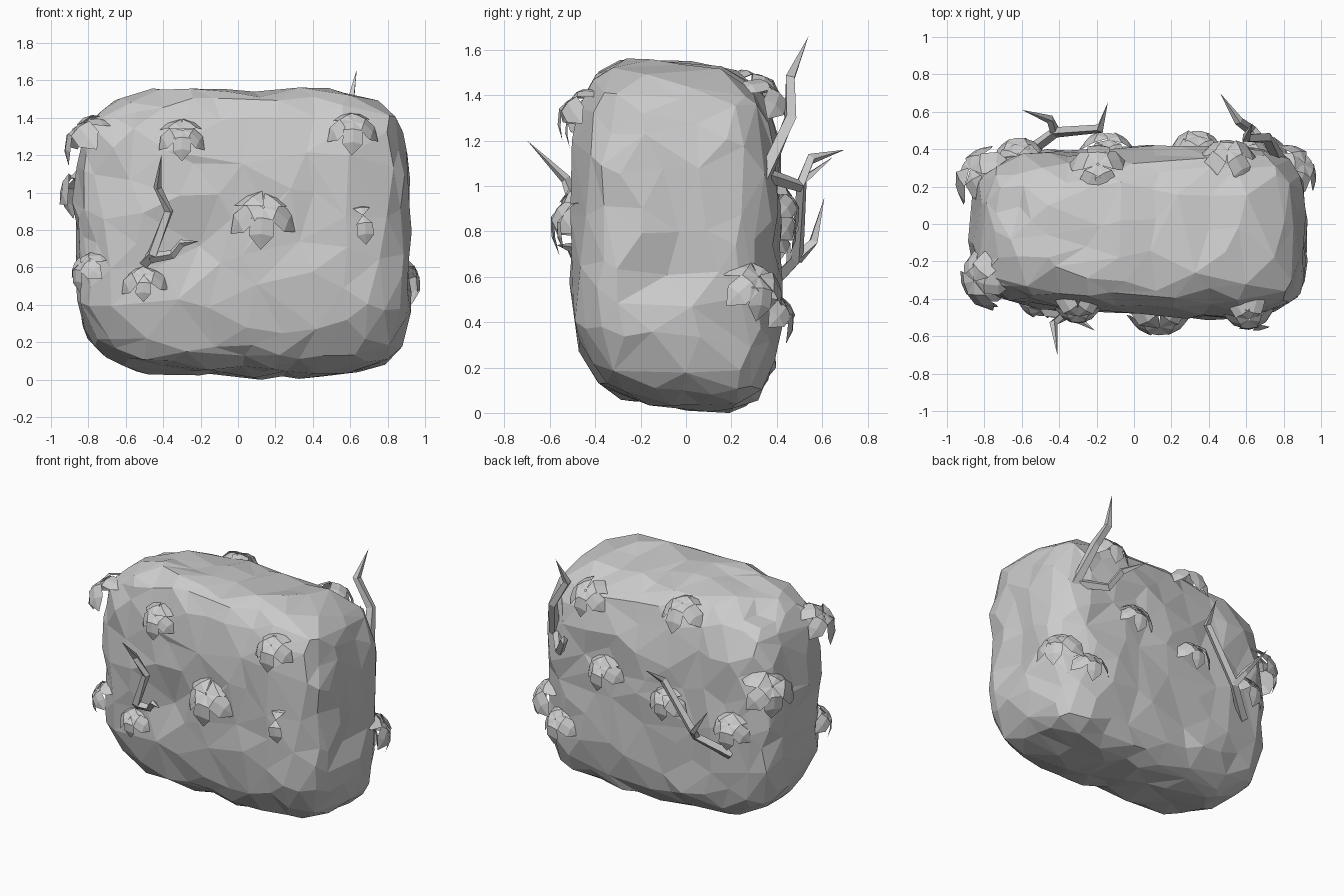
import bpy, bmesh, math, random
from mathutils import Vector, Matrix, noise
from mathutils.bvhtree import BVHTree

random.seed(4)
if "Cube" in bpy.data.objects:
    bpy.data.objects.remove(bpy.data.objects["Cube"])

stone = bpy.data.materials.new("stone grey")
stone.use_nodes = True
grey = (0.6, 0.6, 0.6, 1)
stone.diffuse_color = grey
stone.node_tree.nodes["Principled BSDF"].inputs["Base Color"].default_value = grey

HALF = Vector((0.89, 0.44, 0.755))
MID = Vector((0.03, -0.035, 0.785))


def finish(bm, name):
    mesh = bpy.data.meshes.new(name)
    bm.to_mesh(mesh)
    bm.free()
    mesh.materials.append(stone)
    obj = bpy.data.objects.new(name, mesh)
    bpy.context.collection.objects.link(obj)
    return obj


def outward(p):
    """Direction pointing away from the rounded block at p."""
    q = [(p[i] - MID[i]) / HALF[i] for i in range(3)]
    return Vector([math.copysign(abs(v) ** 4, v) / HALF[i] for i, v in enumerate(q)]).normalized()


# Boulder: rounded block, lightly roughened, dented and reduced to flat facets
bm = bmesh.new()
bmesh.ops.create_cube(bm, size=2)
bmesh.ops.subdivide_edges(bm, edges=bm.edges[:], cuts=17, use_grid_fill=True)
dents = [((-0.2, -0.46, 0.72), 0.25, 0.05), ((0.93, -0.06, 0.6), 0.14, 0.03),
         ((0.93, 0.2, 0.85), 0.16, 0.03), ((-0.3, 0.4, 1.05), 0.2, 0.03),
         ((-0.66, 0.08, 1.5), 0.16, 0.04), ((0.3, -0.5, 1.32), 0.14, 0.03)]
for v in bm.verts:
    a = [abs(c) for c in v.co]
    ring = (a[1] ** 4 + a[2] ** 4) ** 0.25
    p = v.co / (ring ** 5 + a[0] ** 5) ** 0.2
    p = Vector([p[i] * HALF[i] for i in range(3)])
    p.z *= 1 - 0.03 * p.x ** 2
    p.z -= 0.1 * p.y + 0.03 * p.x * (p.z < 0)
    if p.x > 0:
        p.x *= 1 - 0.3 * p.y ** 2
    p.y *= 1 + (0.15 if p.y < 0 else 0.06) * p.x
    p += MID
    out = outward(p)
    push = 0.018 * noise.noise(p * 2.6) + 0.028 * noise.noise(p * 6)
    for centre, radius, depth in dents:
        push -= depth * max(0, 1 - (p - Vector(centre)).length / radius)
    v.co = p + out * push
surface = BVHTree.FromBMesh(bm)
boulder = finish(bm, "boulder")
facets = boulder.modifiers.new("facets", "DECIMATE")
facets.ratio = 0.15


# Leaf clusters: umbrellas of broad drooping leaves seated on the boulder
def leaf_cluster(name, place, size, count=5):
    seat = surface.find_nearest(Vector(place))[0]
    axis = (outward(seat) + Vector((0, 0, 0.8))).normalized()
    frame = axis.to_track_quat("Z", "Y").to_matrix()
    bm = bmesh.new()
    # distance, half width, height and fold along one leaf
    rows = [(0.03, 0.05, 0.6, 0), (0.5, 0.42, 0.62, 0.08),
            (0.95, 0.45, 0.25, 0.12), (1.25, 0.0, -0.3, 0)]
    for k in range(count):
        angle = math.tau * k / count - math.pi / 2 + random.uniform(-0.15, 0.15)
        turn = Matrix.Rotation(angle, 3, "Z")
        scale = size * random.uniform(0.9, 1.1)
        strips = []
        for r, w, h, fold in rows:
            pts = [(r, -w, h - fold), (r, 0, h), (r, w, h - fold)]
            strips.append([bm.verts.new(turn @ Vector(q) * scale) for q in pts])
        for low, high in zip(strips, strips[1:]):
            for j in range(2):
                bm.faces.new((low[j], high[j], high[j + 1], low[j + 1]))
    bmesh.ops.remove_doubles(bm, verts=bm.verts, dist=0.0005)
    for v in bm.verts:
        v.co = frame @ v.co + seat
    finish(bm, name)


clusters = {
    "front_centre": (0.13, -0.52, 0.87, 0.16), "front_upper": (-0.3, -0.45, 1.29, 0.115),
    "front_corner_top": (-0.83, -0.31, 1.3, 0.14), "front_lower": (-0.5, -0.44, 0.52, 0.1),
    "front_corner_low": (-0.81, -0.35, 0.59, 0.11), "front_right_top": (0.61, -0.46, 1.33, 0.12),
    "back_top": (-0.19, 0.32, 1.44, 0.13),
    "back_upper": (0.5, 0.36, 1.37, 0.12), "back_mid": (0.34, 0.42, 0.91, 0.115),
    "back_centre": (-0.14, 0.42, 0.83, 0.12), "back_low": (0.7, 0.4, 0.44, 0.125),
    "back_corner_low": (0.88, 0.3, 0.55, 0.13), "back_side": (-0.62, 0.38, 0.75, 0.12),
    "back_corner": (-0.85, 0.28, 1.03, 0.15),
}
for label, (x, y, z, size) in clusters.items():
    leaf_cluster("leaves_" + label, (x, y, z), size)
leaf_cluster("leaf_front_single", (0.66, -0.48, 0.84), 0.1, 2)


# Twigs: tapered four-sided bent stems
def twig(name, points, thick):
    bm = bmesh.new()
    points = [Vector(p) for p in points]
    rings = []
    for i, p in enumerate(points[:-1]):
        along = (points[i + 1] - points[max(i - 1, 0)]).normalized()
        turn = along.to_track_quat("Z", "Y").to_matrix()
        r = thick * (1 - 0.5 * i / len(points))
        rings.append([bm.verts.new(p + turn @ Vector((r * math.cos(t), r * math.sin(t), 0)))
                      for t in (math.tau * k / 4 for k in range(4))])
    tip = bm.verts.new(points[-1])
    for a, b in zip(rings, rings[1:]):
        for k in range(4):
            bm.faces.new((a[k], a[(k + 1) % 4], b[(k + 1) % 4], b[k]))
    for k in range(4):
        bm.faces.new((rings[-1][k], rings[-1][(k + 1) % 4], tip))
    finish(bm, name)


twig("front_twig", [(-0.5, -0.4, 0.62), (-0.46, -0.47, 0.67), (-0.37, -0.49, 0.9),
                    (-0.43, -0.53, 1.03), (-0.41, -0.7, 1.2)], 0.032)
twig("front_twig_branch", [(-0.47, -0.45, 0.65), (-0.35, -0.48, 0.67),
                           (-0.3, -0.51, 0.73), (-0.21, -0.57, 0.74)], 0.028)
twig("back_twig", [(-0.6, 0.36, 0.55), (-0.42, 0.49, 0.68), (-0.18, 0.51, 1.02),
                   (-0.14, 0.65, 1.13)], 0.033)
twig("back_twig_branch", [(-0.42, 0.49, 0.68), (-0.45, 0.56, 0.75), (-0.6, 0.61, 0.95)], 0.028)
twig("tall_twig", [(0.78, 0.34, 1.03), (0.71, 0.46, 1.3), (0.6, 0.46, 1.48),
                   (0.635, 0.54, 1.66)], 0.036)
twig("tall_twig_branch", [(0.75, 0.35, 1.05), (0.63, 0.5, 1.0), (0.56, 0.55, 1.12),
                          (0.46, 0.7, 1.16)], 0.033)
